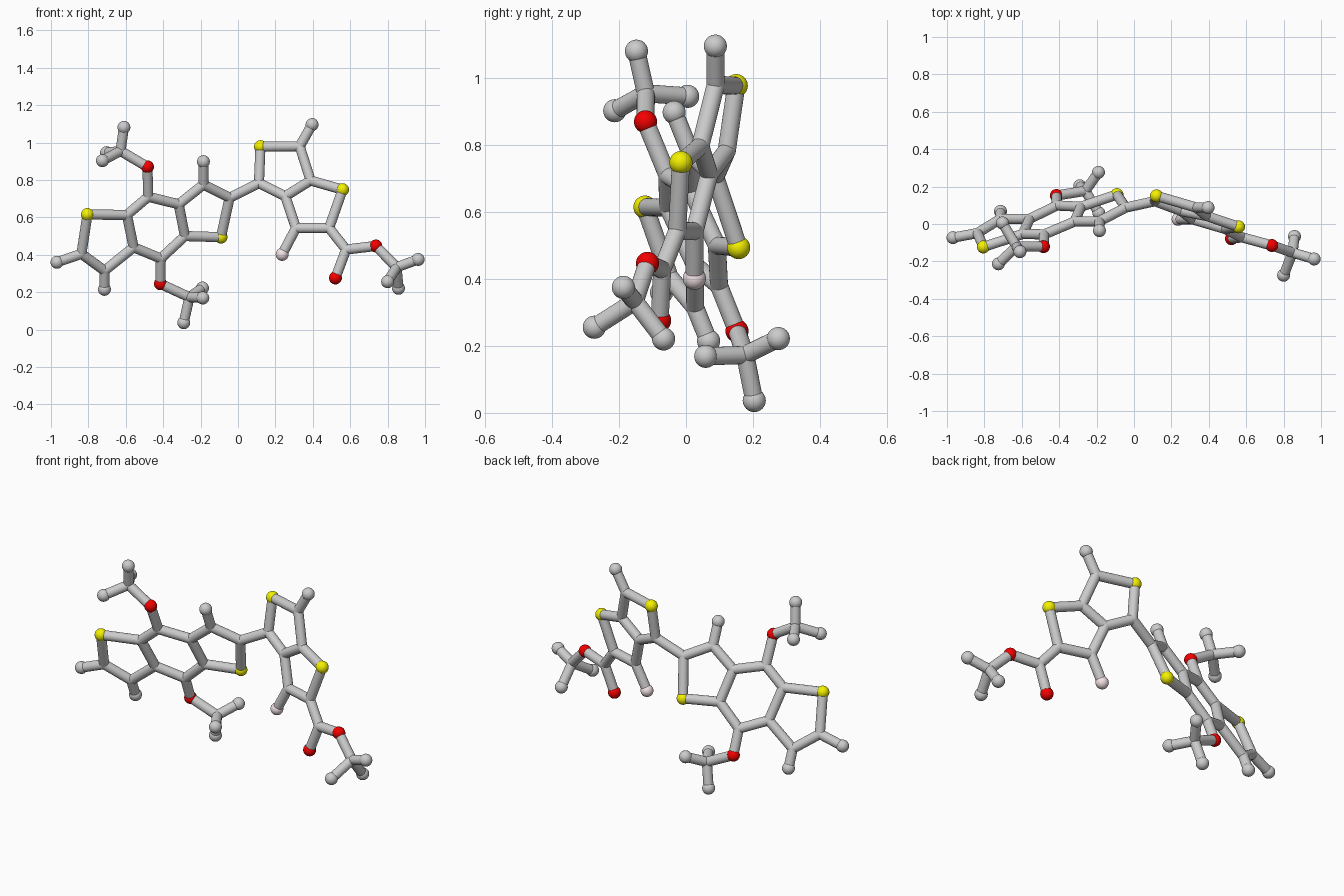
import bpy, bmesh
from mathutils import Vector, Matrix

if "Cube" in bpy.data.objects:
    bpy.data.objects.remove(bpy.data.objects["Cube"])

BALL, ROD = 0.0345, 0.027


def left_plane(x, z):
    return Vector((x, 0.0165 + 0.324 * (x + 0.45) - 0.4015 * (z - 0.555), z))


def right_plane(x, z):
    return Vector((x, 0.031 - 0.294 * x + 0.158 * z, z))


# Left flat ring system: two five-sided rings around a six-sided ring (x, z)
P = {k: left_plane(*v) for k, v in {
    'S1': (-0.805, 0.615), 'A1': (-0.837, 0.405), 'A2': (-0.714, 0.315),
    'A3': (-0.558, 0.44), 'A4': (-0.594, 0.613), 'A5': (-0.48, 0.71),
    'A6': (-0.317, 0.67), 'A7': (-0.284, 0.50), 'A8': (-0.413, 0.38),
    'A9': (-0.185, 0.775), 'A10': (-0.045, 0.705), 'S2': (-0.091, 0.494),
    'O1': (-0.484, 0.87), 'O2': (-0.415, 0.245),
    'HA1': (-0.968, 0.36), 'HA2': (-0.714, 0.215), 'HA9': (-0.185, 0.898)}.items()}
# Right flat ring system: two fused five-sided rings
P.update({k: right_plane(*v) for k, v in {
    'B1': (0.112, 0.783), 'S3': (0.12, 0.978), 'B2': (0.33, 0.98),
    'B3': (0.388, 0.797), 'S4': (0.559, 0.748), 'B4': (0.487, 0.543),
    'B5': (0.31, 0.543), 'B6': (0.253, 0.713), 'F1': (0.236, 0.402),
    'HB2': (0.396, 1.096), 'C1': (0.578, 0.428), 'O3': (0.521, 0.276),
    'O4': (0.737, 0.447)}.items()})
# Three-pronged end groups
P.update({k: Vector(v) for k, v in {
    'M1': (-0.628, -0.12, 0.955), 'HM1a': (-0.61, -0.148, 1.081),
    'HM1b': (-0.725, -0.213, 0.903), 'HM1c': (-0.703, 0.005, 0.946),
    'M2': (-0.26, 0.177, 0.173), 'HM2a': (-0.29, 0.204, 0.037),
    'HM2b': (-0.188, 0.059, 0.169), 'HM2c': (-0.19, 0.276, 0.222),
    'M3': (0.848, -0.153, 0.333), 'HM3a': (0.963, -0.187, 0.375),
    'HM3b': (0.80, -0.274, 0.256), 'HM3c': (0.858, -0.067, 0.221)}.items()})

CHAINS = {
    'left_ring_rods': ['S1 A1 A2 A3 A4 S1', 'A4 A5 A6 A7 A8 A3', 'A6 A9 A10 S2 A7',
                       'A1 HA1', 'A2 HA2', 'A9 HA9'],
    'linking_rod': ['A10 B1'],
    'right_ring_rods': ['B1 S3 B2 B3 B6 B1', 'B3 S4 B4 B5 B6', 'B5 F1', 'B2 HB2'],
    'upper_left_branch_rods': ['A5 O1 M1 HM1a', 'HM1b M1 HM1c'],
    'lower_left_branch_rods': ['A8 O2 M2 HM2a', 'HM2b M2 HM2c'],
    'right_branch_rods': ['B4 C1 O3', 'C1 O4 M3 HM3a', 'HM3b M3 HM3c'],
}


def material(name, rgb):
    m = bpy.data.materials.new(name)
    m.diffuse_color = (*rgb, 1)
    m.use_nodes = True
    m.node_tree.nodes["Principled BSDF"].inputs["Base Color"].default_value = m.diffuse_color
    return m


def finish(name, bm, mat=None):
    for f in bm.faces:
        f.smooth = len(f.verts) <= 4
    me = bpy.data.meshes.new(name)
    bm.to_mesh(me)
    bm.free()
    ob = bpy.data.objects.new(name, me)
    bpy.context.collection.objects.link(ob)
    if mat:
        me.materials.append(mat)


def add_ball(bm, p, r):
    bmesh.ops.create_uvsphere(bm, u_segments=32, v_segments=16, radius=r,
                              matrix=Matrix.Translation(p))


def add_rod(bm, a, b):
    d = b - a
    m = Matrix.Translation((a + b) / 2) @ d.to_track_quat('Z', 'Y').to_matrix().to_4x4()
    bmesh.ops.create_cone(bm, cap_ends=True, segments=24, radius1=ROD, radius2=ROD,
                          depth=d.length, matrix=m)


# Rods, with rounded joints of the same thickness where grey rods meet
for name, chains in CHAINS.items():
    bm = bmesh.new()
    joints = set()
    for chain in chains:
        keys = chain.split()
        joints.update(k for k in keys if k[0] in 'ABCM')
        for a, b in zip(keys, keys[1:]):
            add_rod(bm, P[a], P[b])
    for k in sorted(joints):
        add_ball(bm, P[k], ROD)
    finish(name, bm)

# Larger balls at the rod ends and coloured corners
KINDS = {'H': ('grey_end_ball', None),
         'S': ('yellow_ball', material('yellow', (0.9, 0.88, 0.0))),
         'O': ('red_ball', material('red', (0.9, 0.0, 0.0))),
         'F': ('pink_ball', material('pink', (0.9, 0.76, 0.78)))}
for k, p in P.items():
    if k[0] in KINDS:
        label, mat = KINDS[k[0]]
        bm = bmesh.new()
        add_ball(bm, p, BALL)
        finish(label, bm, mat)
